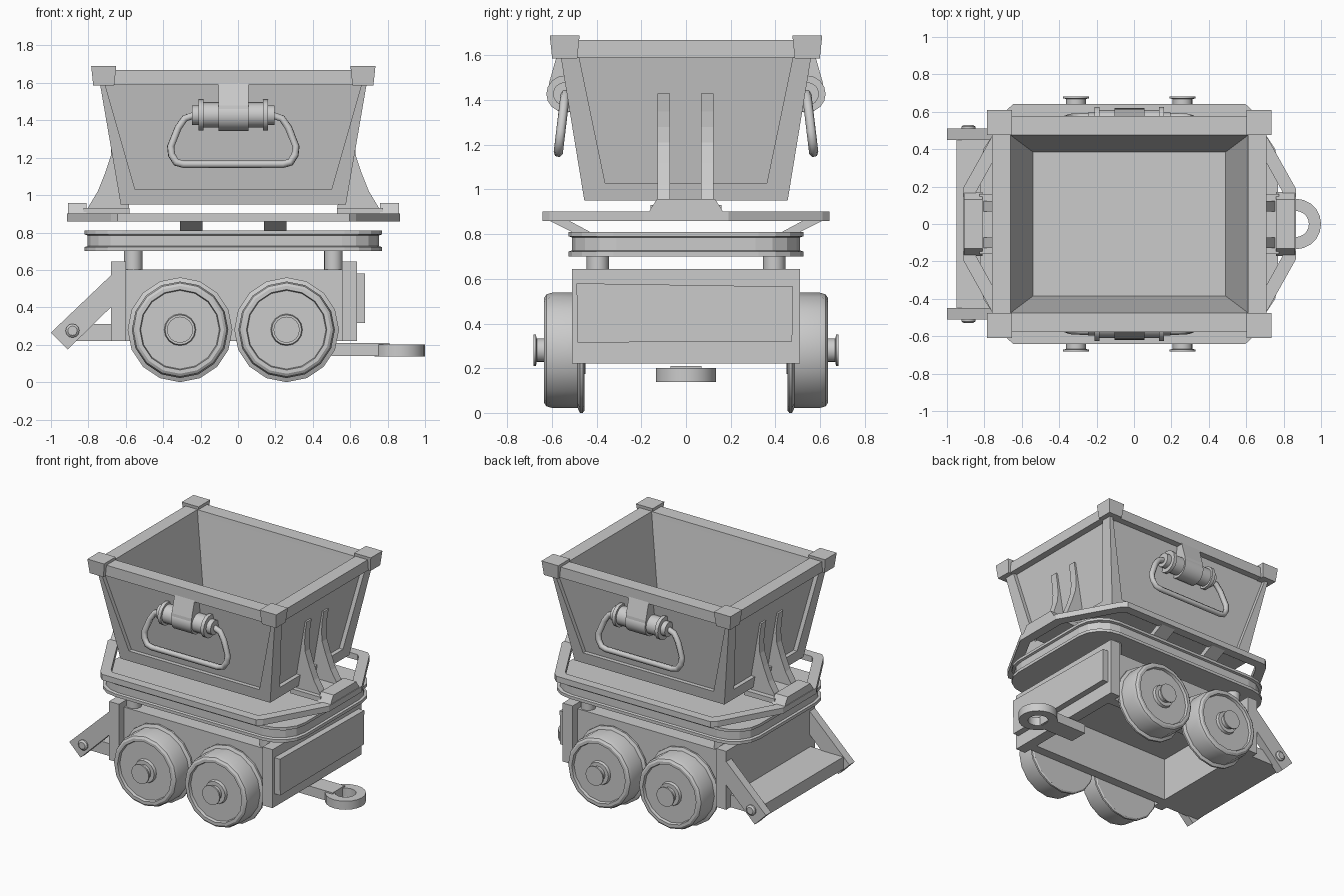
import bpy, bmesh, math
from mathutils import Matrix, Vector

if "Cube" in bpy.data.objects:
    bpy.data.objects.remove(bpy.data.objects["Cube"])

grey = bpy.data.materials.new("plain_grey")
grey.use_nodes = True
grey.diffuse_color = (0.6, 0.6, 0.6, 1)
grey.node_tree.nodes["Principled BSDF"].inputs["Base Color"].default_value = (0.6, 0.6, 0.6, 1)
CX = -0.025  # centre of the upper body


def finish(bm, name, smooth=False):
    bmesh.ops.remove_doubles(bm, verts=bm.verts, dist=1e-5)
    bmesh.ops.recalc_face_normals(bm, faces=bm.faces)
    me = bpy.data.meshes.new(name)
    bm.to_mesh(me)
    bm.free()
    me.materials.append(grey)
    ob = bpy.data.objects.new(name, me)
    bpy.context.collection.objects.link(ob)
    if smooth:
        bpy.ops.object.select_all(action='DESELECT')
        ob.select_set(True)
        bpy.context.view_layer.objects.active = ob
        bpy.ops.object.shade_smooth_by_angle(angle=math.radians(32))


def box(name, x, y, z):
    bm = bmesh.new()
    bmesh.ops.create_cube(bm, size=1)
    for v in bm.verts:
        v.co = [r[0] if c < 0 else r[1] for c, r in zip(v.co, (x, y, z))]
    finish(bm, name)


def prism(name, points, axis, lo, hi):
    """Extrude a 2D outline along one axis."""
    bm = bmesh.new()
    put = {'y': lambda a, b, t: (a, t, b), 'x': lambda a, b, t: (t, a, b)}[axis]
    face = bm.faces.new([bm.verts.new(put(a, b, lo)) for a, b in points])
    ext = bmesh.ops.extrude_face_region(bm, geom=[face])
    step = Vector(put(0, 0, hi - lo))
    for v in ext["geom"]:
        if isinstance(v, bmesh.types.BMVert):
            v.co += step
    finish(bm, name)


def lathe(name, profile, loc, direction, steps=16):
    """Turn a (radius, distance) profile about a direction."""
    bm = bmesh.new()
    vs = [bm.verts.new((r, 0, h)) for r, h in profile]
    es = [bm.edges.new(p) for p in zip(vs, vs[1:])]
    bmesh.ops.spin(bm, geom=vs + es, cent=(0, 0, 0), axis=(0, 0, 1),
                   angle=math.tau, steps=steps, use_duplicate=False)
    rot = Vector(direction).to_track_quat('Z', 'Y').to_matrix().to_4x4()
    bm.transform(Matrix.Translation(loc) @ rot)
    finish(bm, name, True)


def loft(name, rings, closed=False):
    """Bridge equal outlines; cap the ends unless it closes on itself."""
    bm = bmesh.new()
    loops = [[bm.verts.new(p) for p in ring] for ring in rings]
    n = len(loops[0])
    pairs = list(zip(loops, loops[1:])) + ([(loops[-1], loops[0])] if closed else [])
    for a, b in pairs:
        for i in range(n):
            j = (i + 1) % n
            bm.faces.new((a[i], a[j], b[j], b[i]))
    if not closed:
        bm.faces.new(loops[0])
        bm.faces.new(loops[-1])
    finish(bm, name)


def rect(hx, hy, z, cx=CX, cy=0):
    return [(cx + sx * hx, cy + sy * hy, z) for sx, sy in ((-1, -1), (1, -1), (1, 1), (-1, 1))]


def mirrored(quarter, z):
    """Full outline from the points of its first quarter."""
    half = quarter + [(-x, y) for x, y in reversed(quarter)]
    return [(CX + s * x, s * y, z) for s in (1, -1) for x, y in half]


def rounded(hx, hy, r, z):
    arc = [i / 4 * math.pi / 2 for i in range(5)]
    return mirrored([(hx - r + r * math.cos(a), hy - r + r * math.sin(a)) for a in arc], z)


SIDES = ((-1, "right"), (1, "left"))

# Undercarriage: open-bottomed box with taller, wider ends
box("chassis_top", (-0.62, 0.57), (-0.45, 0.45), (0.54, 0.603))
box("chassis_back_end", (-0.68, -0.6), (-0.51, 0.51), (0.22, 0.645))
box("chassis_front_end", (0.555, 0.635), (-0.51, 0.51), (0.22, 0.645))
prism("end_plate", [(-0.49, 0.58), (0.48, 0.565), (0.475, 0.32), (-0.485, 0.315)], 'x', 0.62, 0.68)
for s, side in SIDES:
    box(side + "_chassis_wall", (-0.61, 0.56), sorted((s * 0.385, s * 0.453)), (0.22, 0.603))

# Step with sloping arms
box("step_board", (-0.95, -0.67), (-0.46, 0.46), (0.22, 0.31))
arm = [(-1, 0.265), (-0.91, 0.175), (-0.67, 0.41), (-0.67, 0.58)]
for s, side in SIDES:
    prism(side + "_step_arm", arm, 'y', s * 0.45, s * 0.51)
    lathe(side + "_step_bolt", [(0, 0), (0.037, 0), (0.037, 0.02), (0.025, 0.03), (0, 0.03)],
          (-0.885, s * 0.5, 0.275), (0, s, 0), 12)

# Coupling bar and ring
box("coupling_bar", (0.5, 0.81), (-0.07, 0.07), (0.14, 0.21))
lathe("coupling_ring", [(0.07, 0), (0.135, 0), (0.135, 0.062), (0.07, 0.062), (0.07, 0)],
      (0.865, 0, 0.138), (0, 0, 1), 20)

# Flanged wheels with hubs, and the bed posts
wheel = [(0, 0.455), (0.27, 0.455), (0.28, 0.462), (0.28, 0.475), (0.258, 0.485), (0.258, 0.6),
         (0.25, 0.625), (0.235, 0.635), (0.215, 0.635), (0.21, 0.615), (0.085, 0.615),
         (0.08, 0.635), (0.053, 0.635), (0.053, 0.668), (0.07, 0.672), (0.07, 0.683), (0, 0.683)]
for s, side in SIDES:
    for x, end in ((-0.31, "back"), (0.26, "front")):
        lathe(f"{side}_{end}_wheel", wheel, (x, 0, 0.28), (0, s, 0))
    for x, end in ((-0.56, "back"), (0.51, "front")):
        lathe(f"{side}_{end}_post", [(0, 0), (0.05, 0), (0.05, 0.13), (0, 0.13)],
              (x, s * 0.395, 0.58), (0, 0, 1))

# Grooved bed plate
bed = [(0, 0.7), (0, 0.722), (0.015, 0.727), (0.015, 0.785), (0, 0.79), (0, 0.81)]
loft("bed_plate", [rounded(0.795 - d, 0.525 - d, 0.2, z) for d, z in bed])

# Open bumper ring on slanted struts
outer = [(0.89, 0.19), (0.655, 0.61), (0.62, 0.642)]
inner = [(0.82, 0.17), (0.61, 0.55), (0.585, 0.575)]
loft("bumper_ring", [mirrored(outer, 0.86), mirrored(outer, 0.902),
                     mirrored(inner, 0.902), mirrored(inner, 0.86)], True)
for s, side in SIDES:
    for x in (-0.25, 0.2):
        prism(side + "_strut", [(s * 0.42, 0.805), (s * 0.5, 0.805), (s * 0.63, 0.87), (s * 0.56, 0.88)],
              'x', x - 0.06, x + 0.06)

# Tapered hopper, hollow inside, with recessed trapezoid panels
LOW, HIGH = (0.602, 0.455, 0.95), (0.725, 0.572, 1.665)
bm = bmesh.new()
low, high, cav_top, cav_low = [[bm.verts.new(p) for p in rect(*r)] for r in (
    LOW, HIGH, (0.635, 0.475, 1.665), (0.515, 0.385, 1.03))]
bm.faces.new(low)
bm.faces.new(cav_low)
for i in range(4):
    j = (i + 1) % 4
    bm.faces.new((high[i], high[j], cav_top[j], cav_top[i]))
    bm.faces.new((cav_top[i], cav_top[j], cav_low[j], cav_low[i]))
    # panel edge on the sloping wall, then the same edge sunk inwards
    wide = i % 2 == 0
    edges = []
    for sunk in (0, 0.03):
        edge = []
        for z, half in ((1.03, 0.525 if wide else 0.362), (1.59, 0.685 if wide else 0.478)):
            t = (z - LOW[2]) / (HIGH[2] - LOW[2])
            k = 1 if wide else 0
            out = LOW[k] + t * (HIGH[k] - LOW[k]) - sunk
            turn = Matrix.Rotation(i * math.pi / 2, 3, 'Z')
            edge.append([bm.verts.new(turn @ Vector((d * half, -out, z)) + Vector((CX, 0, 0)))
                         for d in (-1, 1)])
        edges.append([edge[0][0], edge[0][1], edge[1][1], edge[1][0]])
    rim, sunk_rim = edges
    wall = [low[i], low[j], high[j], high[i]]
    for a, b in ((wall, rim), (rim, sunk_rim)):
        for p in range(4):
            q = (p + 1) % 4
            bm.faces.new((a[p], a[q], b[q], b[p]))
    bm.faces.new(sunk_rim)
finish(bm, "hopper")

# Rim and corner caps
loft("hopper_rim", [rect(0.733, 0.578, 1.59), rect(0.733, 0.578, 1.668),
                    rect(0.635, 0.475, 1.668), rect(0.62, 0.465, 1.59)], True)
for sx in (-1, 1):
    for sy in (-1, 1):
        loft("corner_cap", [rect(r, r, z, CX + sx * 0.693, sy * 0.543)
                            for r, z in ((0.056, 1.587), (0.067, 1.69))])

# Curved end gussets with foot blocks
curve = [(0.555, 0.92), (0.785, 0.92), (0.725, 1.02), (0.685, 1.12), (0.655, 1.21),
         (0.65, 1.28), (0.655, 1.35), (0.668, 1.43), (0.62, 1.43)]
for s, end in ((-1, "back"), (1, "front")):
    for y in (-0.1, 0.095):
        prism(end + "_gusset", [(CX + s * x, z) for x, z in curve], 'y', y - 0.028, y + 0.028)
    a, b = sorted((CX + s * 0.785, CX + s * 0.885))
    prism(end + "_foot", [(-0.17, 0.895), (0.17, 0.895), (0.13, 0.957), (-0.13, 0.957)], 'x', a, b)
    box(end + "_foot_plate", sorted((CX + s * 0.555, CX + s * 0.8)), (-0.16, 0.16), (0.895, 0.93))

# Side handles: barrel, strap and hanging loop
half_barrel = [(0.066, 0.16), (0.082, 0.16), (0.082, 0.185), (0.052, 0.185), (0.052, 0.22), (0, 0.22)]
barrel = [(r, -h) for r, h in reversed(half_barrel)] + half_barrel
half_loop = [(0.2, 1.43), (0.26, 1.41), (0.295, 1.36), (0.335, 1.26), (0.33, 1.215),
             (0.305, 1.175), (0.265, 1.165)]
for s, side in SIDES:
    lathe(side + "_barrel", barrel, (CX, s * 0.543, 1.428), (1, 0, 0))
    lathe(side + "_strap_wrap", [(0, -0.08), (0.084, -0.08), (0.084, 0.08), (0, 0.08)],
          (CX, s * 0.537, 1.428), (1, 0, 0), 20)
    prism(side + "_strap", [(s * 0.5, 1.42), (s * 0.615, 1.45), (s * 0.612, 1.48), (s * 0.578, 1.6), (s * 0.53, 1.6)],
          'x', CX - 0.08, CX + 0.08)
    path = half_loop + [(-x, z) for x, z in reversed(half_loop)]
    cu = bpy.data.curves.new(side + "_handle_loop", 'CURVE')
    cu.dimensions = '3D'
    cu.bevel_depth, cu.bevel_resolution, cu.use_fill_caps = 0.021, 1, True
    sp = cu.splines.new('POLY')
    sp.points.add(len(path) - 1)
    for p, (x, z) in zip(sp.points, path):
        p.co = (CX + x, s * (0.54 + (1.43 - z) * 0.12), z, 1)
    cu.materials.append(grey)
    bpy.context.collection.objects.link(bpy.data.objects.new(side + "_handle_loop", cu))
